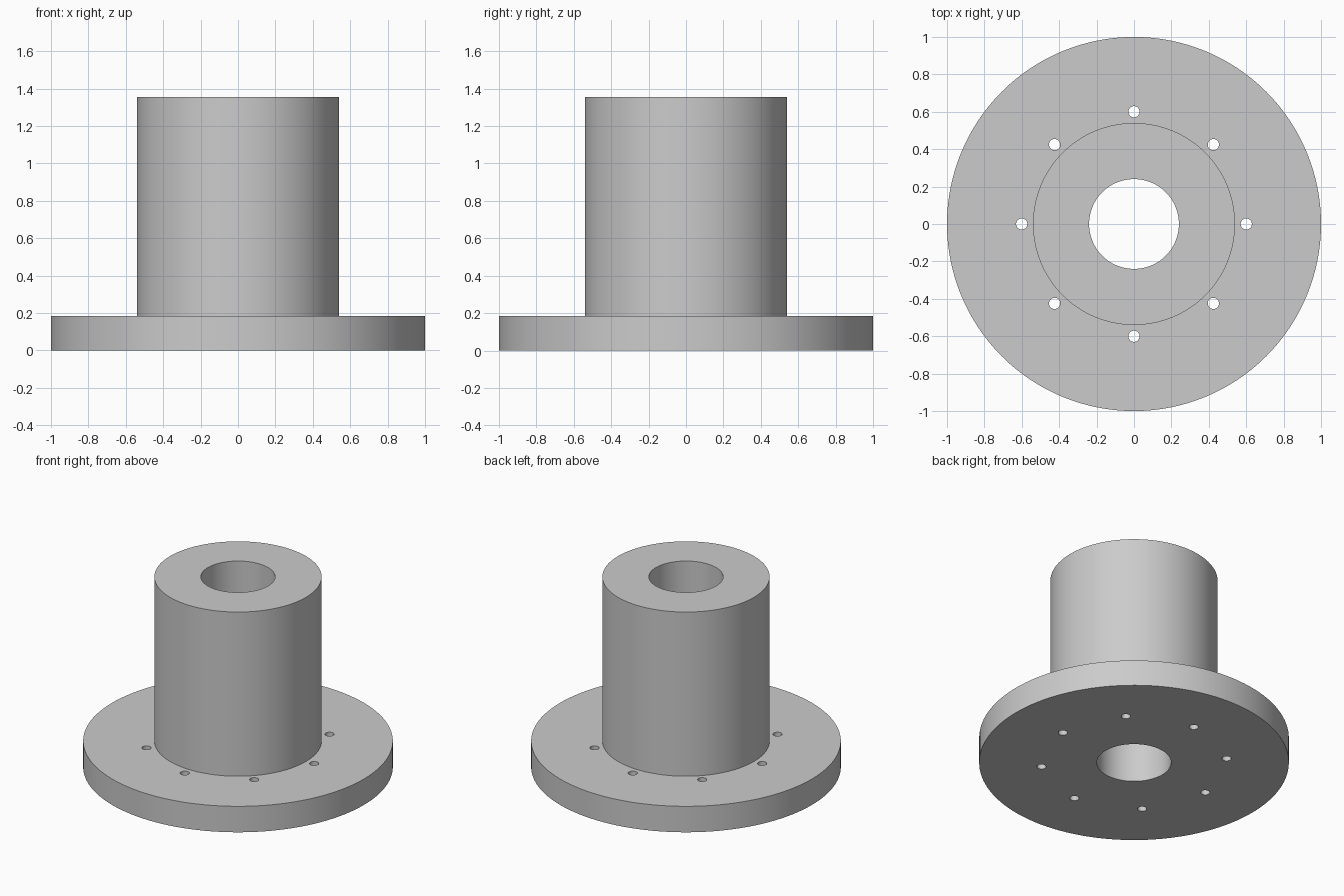
import bpy, bmesh
from math import radians, cos, sin, tau
from mathutils import Matrix, Vector

cube = bpy.data.objects.get("Cube")
if cube:
    bpy.data.objects.remove(cube, do_unlink=True)

FLANGE_R, HUB_R, BORE_R = 1.0, 0.54, 0.24
FLANGE_H, TOTAL_H = 0.185, 1.355
HOLE_R, HOLE_CIRCLE_R, HOLE_COUNT = 0.03, 0.6, 8
SEGMENTS = 128

grey = bpy.data.materials.new("plain grey")
grey.use_nodes = True
colour = (0.6, 0.6, 0.6, 1)
grey.diffuse_color = colour
grey.node_tree.nodes["Principled BSDF"].inputs["Base Color"].default_value = colour


def make_object(name, bm):
    bmesh.ops.recalc_face_normals(bm, faces=bm.faces)
    mesh = bpy.data.meshes.new(name)
    bm.to_mesh(mesh)
    bm.free()
    mesh.materials.append(grey)
    obj = bpy.data.objects.new(name, mesh)
    bpy.context.collection.objects.link(obj)
    return obj


# Flange, hub and bore turned from one closed profile
profile = [(BORE_R, 0), (FLANGE_R, 0), (FLANGE_R, FLANGE_H),
           (HUB_R, FLANGE_H), (HUB_R, TOTAL_H), (BORE_R, TOTAL_H)]
bm = bmesh.new()
rings = []
for i in range(SEGMENTS):
    a = tau * i / SEGMENTS
    rings.append([bm.verts.new((r * cos(a), r * sin(a), z)) for r, z in profile])
for i, ring in enumerate(rings):
    following = rings[(i + 1) % SEGMENTS]
    for j in range(len(profile)):
        k = (j + 1) % len(profile)
        bm.faces.new((ring[j], following[j], following[k], ring[k]))
hub = make_object("flanged_hub", bm)

# Ring of bolt hole cutters
bm = bmesh.new()
for i in range(HOLE_COUNT):
    a = tau * i / HOLE_COUNT
    centre = Vector((cos(a), sin(a), 0)) * HOLE_CIRCLE_R
    centre.z = FLANGE_H / 2
    bmesh.ops.create_cone(bm, cap_ends=True, segments=32, radius1=HOLE_R,
                          radius2=HOLE_R, depth=FLANGE_H * 2,
                          matrix=Matrix.Translation(centre))
cutter = make_object("bolt_hole_cutter", bm)
cutter.hide_render = True

# Drill the bolt holes and apply
drill = hub.modifiers.new("bolt holes", "BOOLEAN")
drill.operation = "DIFFERENCE"
drill.solver = "EXACT"
drill.object = cutter
bpy.ops.object.select_all(action="DESELECT")
hub.select_set(True)
bpy.context.view_layer.objects.active = hub
bpy.ops.object.modifier_apply(modifier=drill.name)
bpy.data.objects.remove(cutter, do_unlink=True)

# Smooth round walls, crisp rims
bpy.ops.object.shade_smooth_by_angle(angle=radians(30))
